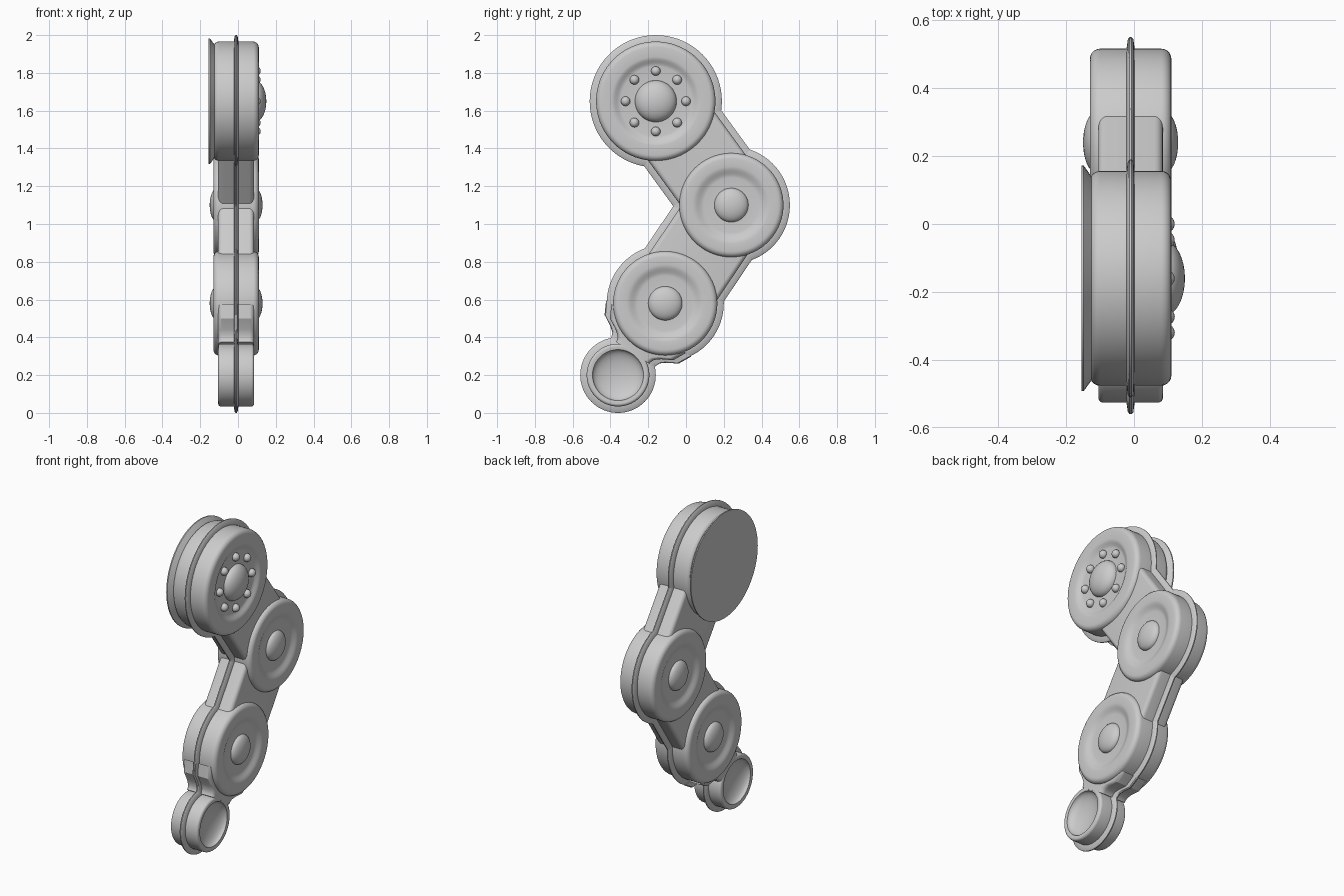
import bpy, bmesh, math
from mathutils import Vector

cube = bpy.data.objects.get("Cube")
if cube:
    bpy.data.objects.remove(cube, do_unlink=True)

MID = -0.01        # x of the flange plane
LIP = 0.034        # how far the flange stands out from the body

grey = bpy.data.materials.new("plain grey")
grey.use_nodes = True
grey.diffuse_color = (0.6, 0.6, 0.6, 1)
grey.node_tree.nodes["Principled BSDF"].inputs["Base Color"].default_value = (0.6, 0.6, 0.6, 1)


def finish(bm, name, angle=32):
    """Turn a bmesh into a shaded grey object."""
    bmesh.ops.remove_doubles(bm, verts=bm.verts, dist=0.0002)
    bmesh.ops.recalc_face_normals(bm, faces=bm.faces)
    mesh = bpy.data.meshes.new(name)
    bm.to_mesh(mesh)
    bm.free()
    mesh.materials.append(grey)
    obj = bpy.data.objects.new(name, mesh)
    bpy.context.collection.objects.link(obj)
    bpy.ops.object.select_all(action='DESELECT')
    bpy.context.view_layer.objects.active = obj
    obj.select_set(True)
    bpy.ops.object.shade_smooth_by_angle(angle=math.radians(angle))
    return obj


def lathe(name, centre, profile, steps=72):
    """Spin (radius, x) points around an axis along x."""
    y, z = centre
    bm = bmesh.new()
    verts = [bm.verts.new((MID + x, y, z + r)) for r, x in profile]
    edges = [bm.edges.new(pair) for pair in zip(verts, verts[1:])]
    bmesh.ops.spin(bm, geom=verts + edges, cent=(MID, y, z), axis=(1, 0, 0),
                   angle=math.tau, steps=steps)
    return finish(bm, name)


def arc(r, x, size, steps=5):
    """Rounded shoulder from the side wall to the face."""
    angles = [math.pi / 2 * i / steps for i in range(steps + 1)]
    return [(r - size + size * math.cos(a), x - size + size * math.sin(a)) for a in angles]


def dome(r, base, top, steps=8):
    """Domed hub from its edge to the axis."""
    angles = [math.pi / 2 * i / steps for i in range(steps + 1)]
    return [(r * math.cos(a), base + (top - base) * math.sin(a)) for a in angles]


def slope(r0, x0, r1, x1, steps=6):
    """Soft S-shaped run between two levels."""
    run = []
    for i in range(steps + 1):
        t = i / steps
        run.append((r0 + (r1 - r0) * t, x0 + (x1 - x0) * t * t * (3 - 2 * t)))
    return run


def flip(half):
    return [(r, -x) for r, x in reversed(half)]


def wall(r):
    """Flange tip and root."""
    return [(r, 0.003), (r - 0.006, 0.008), (r - LIP, 0.012)]


def joint_half(r, ridge, floor_r, hub_r, hub_top):
    return (wall(r) + arc(r - LIP, 0.12, 0.03) + slope(ridge, 0.12, floor_r, 0.1)
            + dome(hub_r, 0.1, hub_top))


def link(name, start, end, stations):
    """Flanged arm; stations are (fraction along, half width)."""
    p, q = Vector((0, *start)), Vector((0, *end))
    side = (q - p).normalized().cross(Vector((1, 0, 0)))
    bm = bmesh.new()
    rings = []
    for t, w in stations:
        quarter = wall(w) + arc(w - LIP, 0.095, 0.025)
        half = flip(quarter) + quarter
        section = half + [(-u, x) for u, x in reversed(half)]
        rings.append([bm.verts.new(p.lerp(q, t) + side * u + Vector((MID + x, 0, 0)))
                      for u, x in section])
    for a, b in zip(rings, rings[1:]):
        for i in range(len(a)):
            j = (i + 1) % len(a)
            bm.faces.new((a[i], a[j], b[j], b[i]))
    bm.faces.new(rings[0])
    bm.faces.new(rings[-1])
    return finish(bm, name)


top, knee, lower, foot = (-0.16, 1.65), (0.24, 1.10), (-0.11, 0.58), (-0.36, 0.20)

# Large top joint: hub on one side, flat on the other
top_half = joint_half(0.35, 0.235, 0.185, 0.11, 0.16)
flat_half = wall(0.35) + arc(0.35 - LIP, 0.12, 0.03) + [(0, 0.12)]
lathe("top_joint", top, flip(flat_half) + top_half)

# Flat mounting plate with a tapered rim
lathe("mounting_plate", top,
      [(0, -0.145), (0.332, -0.145), (0.332, -0.138), (0.3, -0.115), (0, -0.115)])

# Middle joints, the same on both sides
for name, centre, r in (("knee_joint", knee, 0.31), ("lower_joint", lower, 0.31)):
    half = joint_half(r, 0.205, 0.145, 0.09, 0.14)
    lathe(name, centre, flip(half) + half)

# Small end ring with a dished face on both sides
bowl = [(0.135 * math.cos(a), 0.092 - 0.05 * math.sin(a))
        for a in (math.pi / 2 * i / 8 for i in range(9))]
ring_half = wall(0.2) + arc(0.2 - LIP, 0.095, 0.015) + bowl
lathe("end_ring", foot, flip(ring_half) + ring_half)

# Arms between the joints
link("upper_arm", top, knee, [(0, 0.252), (1, 0.252)])
link("lower_arm", knee, lower, [(0, 0.252), (1, 0.252)])
link("neck", lower, foot, [(0.35, 0.27), (0.5, 0.235), (0.57, 0.178), (0.62, 0.15),
                           (0.67, 0.14), (0.69, 0.14)])

# Ring of round bolts
for i in range(8):
    a = math.tau * i / 8
    bm = bmesh.new()
    bmesh.ops.create_uvsphere(bm, u_segments=16, v_segments=10, radius=0.025)
    bolt = finish(bm, f"bolt_{i + 1}", 60)
    bolt.location = (MID + 0.105, top[0] + 0.16 * math.cos(a), top[1] + 0.16 * math.sin(a))
